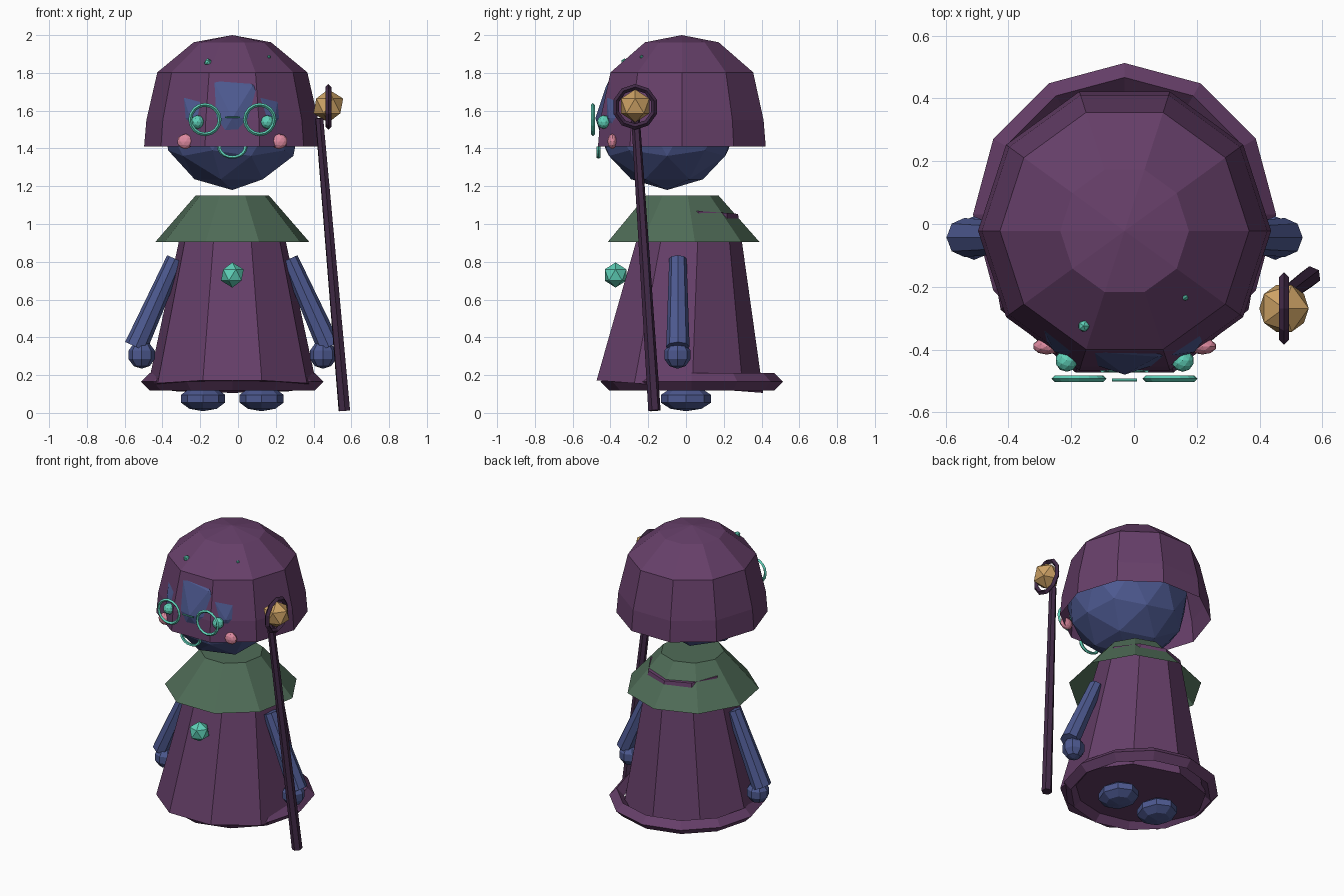
import bpy, bmesh, math
from mathutils import Vector, Matrix

if "Cube" in bpy.data.objects:
    bpy.data.objects.remove(bpy.data.objects["Cube"])

CX = -0.03  # body midline; the staff shifts it off centre


def material(name, hexcode):
    srgb = [int(hexcode[i:i + 2], 16) / 255 for i in (0, 2, 4)]
    col = [c / 12.92 if c < 0.04045 else ((c + 0.055) / 1.055) ** 2.4 for c in srgb] + [1]
    m = bpy.data.materials.new(name)
    m.use_nodes = True
    m.diffuse_color = col
    m.node_tree.nodes["Principled BSDF"].inputs["Base Color"].default_value = col
    return m


PLUM = material("plum_cloth", "663F69")
BLUE = material("blue_skin", "4D5990")
GREEN = material("green_cloth", "4F6C57")
TEAL = material("teal", "5FD0B8")
PINK = material("pink", "DE8AA0")
GOLD = material("gold", "CDA265")
DARK = material("dark_wood", "422A47")


def finish(name, bm, mat, matrix=Matrix()):
    bm.transform(matrix)
    bmesh.ops.recalc_face_normals(bm, faces=bm.faces)
    me = bpy.data.meshes.new(name)
    bm.to_mesh(me)
    bm.free()
    me.materials.append(mat)
    ob = bpy.data.objects.new(name, me)
    bpy.context.scene.collection.objects.link(ob)
    return ob


def place(loc, scale=(1, 1, 1)):
    return Matrix.Translation(loc) @ Matrix.Diagonal((*scale, 1))


def ico(name, mat, loc, scale, sub=1):
    bm = bmesh.new()
    bmesh.ops.create_icosphere(bm, subdivisions=sub, radius=1)
    return finish(name, bm, mat, place(loc, scale))


def ball(name, mat, loc, scale, segs=8, rings=5):
    bm = bmesh.new()
    bmesh.ops.create_uvsphere(bm, u_segments=segs, v_segments=rings, radius=1)
    return finish(name, bm, mat, place(loc, scale))


def lathe(name, mat, loc, profile, segs, start=0.0, tilt=0.0, caps=()):
    """Stack of polygon rings from (radius, height) pairs."""
    bm = bmesh.new()
    rings = []
    for r, z in profile:
        angles = [start + 2 * math.pi * i / segs for i in range(segs)]
        rings.append([bm.verts.new((r * math.cos(a), r * math.sin(a), z)) for a in angles])
    for lo, hi in zip(rings, rings[1:]):
        for i in range(segs):
            j = (i + 1) % segs
            bm.faces.new((lo[i], lo[j], hi[j], hi[i]))
    for c in caps:
        bm.faces.new(rings[c])
    bmesh.ops.remove_doubles(bm, verts=bm.verts, dist=0.0005)
    return finish(name, bm, mat, Matrix.Translation(loc) @ Matrix.Rotation(tilt, 4, 'X'))


def rod(name, mat, a, b, ra, rb, segs=8):
    a, b = Vector(a), Vector(b)
    bm = bmesh.new()
    bmesh.ops.create_cone(bm, cap_ends=True, segments=segs, radius1=ra, radius2=rb,
                          depth=(b - a).length)
    turn = (b - a).to_track_quat('Z', 'Y').to_matrix().to_4x4()
    return finish(name, bm, mat, Matrix.Translation((a + b) / 2) @ turn)


def ring(name, mat, matrix, major, minor, segs, sides, arc=2 * math.pi, start=0.0):
    """Torus, or part of one, lying in the local xy plane."""
    full = arc > 6.28
    n = segs if full else segs + 1
    bm = bmesh.new()
    loops = []
    for i in range(n):
        a = start + arc * i / segs
        loop = []
        for k in range(sides):
            t = 2 * math.pi * k / sides
            r = major + minor * math.cos(t)
            loop.append(bm.verts.new((r * math.cos(a), r * math.sin(a), minor * math.sin(t))))
        loops.append(loop)
    for i in range(segs):
        p, q = loops[i], loops[(i + 1) % n]
        for k in range(sides):
            m = (k + 1) % sides
            bm.faces.new((p[k], q[k], q[m], p[m]))
    if not full:
        bm.faces.new(loops[0])
        bm.faces.new(loops[-1])
    return finish(name, bm, mat, matrix)


BACK = math.pi / 2

# Clothes: leaning robe, hem, cape collar
lathe("robe", PLUM, (CX, -0.046, 0.14), [(0.456, 0), (0.252, 0.935)], 9, BACK,
      tilt=-0.075, caps=(0, 1))
ring("robe_hem", PLUM, Matrix.Translation((CX, 0.03, 0.165)) @ Matrix.Rotation(BACK, 4, 'Z'),
     0.437, 0.046, 12, 4)
lathe("collar", GREEN, (CX, -0.025, 0), [(0.414, 0.905), (0.198, 1.15)], 9, BACK, caps=(1,))

# Head and open hood
ico("head", BLUE, (CX, -0.10, 1.56), (0.38, 0.38, 0.38), 2)
lathe("hood", PLUM, (CX, -0.022, 0),
      [(0.467, 1.41), (0.455, 1.55), (0.397, 1.803), (0.205, 1.962), (0, 2.0)], 10)

# Paired parts
for side, s in (("right", -1), ("left", 1)):
    rod(side + "_arm", BLUE, (CX + s * 0.303, -0.043, 0.816), (CX + s * 0.511, -0.043, 0.35),
        0.046, 0.062)
    ball(side + "_hand", BLUE, (CX + s * 0.48, -0.045, 0.307), (0.073, 0.073, 0.073))
    ball(side + "_foot", BLUE, (CX + s * 0.155, 0, 0.075), (0.123, 0.14, 0.066))
    ico(side + "_eye", TEAL, (CX + s * 0.185, -0.435, 1.54), (0.036, 0.036, 0.036), 2)
    ico(side + "_cheek", PINK, (CX + s * 0.248, -0.39, 1.437), (0.045, 0.026, 0.04), 2)
    ring(side + "_lens_rim", TEAL, Matrix.Translation((CX + s * 0.145, -0.493, 1.553))
         @ Matrix.Rotation(BACK, 4, 'X'), 0.078, 0.01, 16, 4)

# Face details
rod("glasses_bridge", TEAL, (CX - 0.04, -0.497, 1.565), (CX + 0.04, -0.497, 1.565), 0.005, 0.005, 6)
ring("smile", TEAL, place((CX, -0.463, 1.41), (1, 1, 0.8)) @ Matrix.Rotation(BACK, 4, 'X'),
     0.07, 0.011, 10, 5, math.pi, math.pi)

# Ornaments
ico("chest_gem", TEAL, (CX, -0.373, 0.73), (0.067, 0.067, 0.067))
ico("hood_bead_large", TEAL, (-0.16, -0.325, 1.857), (0.02, 0.02, 0.02))
ico("hood_bead_small", TEAL, (0.164, -0.235, 1.885), (0.01, 0.01, 0.01))

# Staff with ringed orb
rod("staff", DARK, (0.563, -0.167, 0.012), (0.43, -0.267, 1.56), 0.033, 0.023, 6)
ico("staff_orb", GOLD, (0.478, -0.269, 1.625), (0.088, 0.088, 0.088))
ring("staff_ring", DARK, Matrix.Translation((0.478, -0.269, 1.62))
     @ Matrix.Rotation(BACK, 4, 'Y'), 0.105, 0.016, 10, 4)
